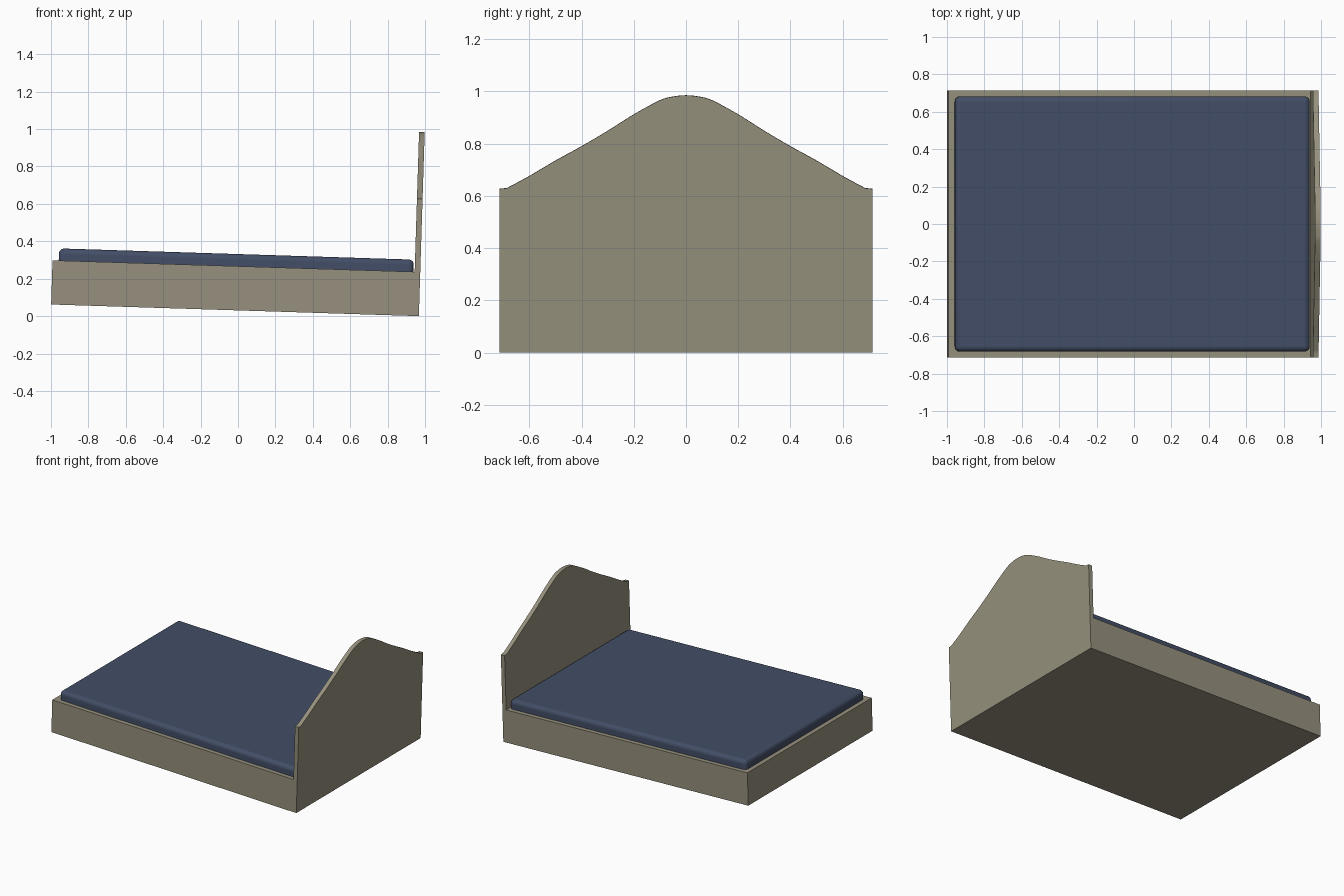
import bpy, bmesh
from math import cos, sin
from mathutils import Matrix

if "Cube" in bpy.data.objects:
    bpy.data.objects.remove(bpy.data.objects["Cube"])

TILT = 0.0316          # whole bed leans down towards the headboard
HALF_W = 0.713
# local origin is the outer bottom edge of the headboard
PLACE = Matrix.Translation((0.967, 0, 0)) @ Matrix.Rotation(TILT, 4, 'Y')


def material(name, rgb):
    m = bpy.data.materials.new(name)
    m.diffuse_color = (*rgb, 1)
    m.use_nodes = True
    m.node_tree.nodes["Principled BSDF"].inputs["Base Color"].default_value = m.diffuse_color
    return m


def finish(name, bm, mat):
    bmesh.ops.recalc_face_normals(bm, faces=bm.faces)
    me = bpy.data.meshes.new(name)
    bm.to_mesh(me)
    bm.free()
    me.materials.append(mat)
    ob = bpy.data.objects.new(name, me)
    bpy.context.collection.objects.link(ob)
    ob.matrix_world = PLACE
    return ob


def box(name, x0, x1, half_y, z0, z1, mat):
    bm = bmesh.new()
    m = Matrix.Translation(((x0 + x1) / 2, 0, (z0 + z1) / 2)) @ \
        Matrix.Diagonal((x1 - x0, 2 * half_y, z1 - z0, 1))
    bmesh.ops.create_cube(bm, size=1, matrix=m)
    return finish(name, bm, mat)


def smooth(ob):
    bpy.ops.object.select_all(action='DESELECT')
    ob.select_set(True)
    bpy.context.view_layer.objects.active = ob
    bpy.ops.object.shade_smooth_by_angle(angle=0.6)


def spline(pts, steps=6):
    """Catmull-Rom curve through the points."""
    p = [pts[0]] + pts + [pts[-1]]
    out = []
    for i in range(1, len(p) - 2):
        for s in range(steps):
            t = s / steps
            out.append(tuple(0.5 * (2 * b + (c - a) * t + (2 * a - 5 * b + 4 * c - d) * t**2
                                    + (3 * b - a - 3 * c + d) * t**3)
                             for a, b, c, d in zip(*p[i - 1:i + 3])))
    return out + [pts[-1]]


wood = material("wood", (0.305, 0.28, 0.205))
cloth = material("cloth", (0.055, 0.075, 0.133))

# Bed base
box("bed_base", -1.967, -0.03, HALF_W, 0, 0.236, wood)

# Mattress with rounded edges, sunk into the base
mattress = box("mattress", -1.934, -0.036, 0.682, 0.18, 0.301, cloth)
bev = mattress.modifiers.new("rounding", 'BEVEL')
bev.width = 0.028
bev.segments = 5
smooth(mattress)

# Headboard: arched profile extruded through its thickness
half = [(0.685, 0.63), (0.6, 0.676), (0.5, 0.735), (0.4, 0.79), (0.3, 0.849),
        (0.2, 0.912), (0.1, 0.966), (0.05, 0.98)]
arch = spline(half + [(0, 0.985)] + [(-y, z) for y, z in reversed(half)])
outline = [(-HALF_W, 0), (HALF_W, 0), (HALF_W, 0.627)] + arch + [(-HALF_W, 0.627)]
bm = bmesh.new()
face = bm.faces.new([bm.verts.new((-0.03, y, z)) for y, z in outline])
ext = bmesh.ops.extrude_face_region(bm, geom=[face])
bmesh.ops.translate(bm, vec=(0.03, 0, 0),
                    verts=[v for v in ext["geom"] if isinstance(v, bmesh.types.BMVert)])
smooth(finish("headboard", bm, wood))
